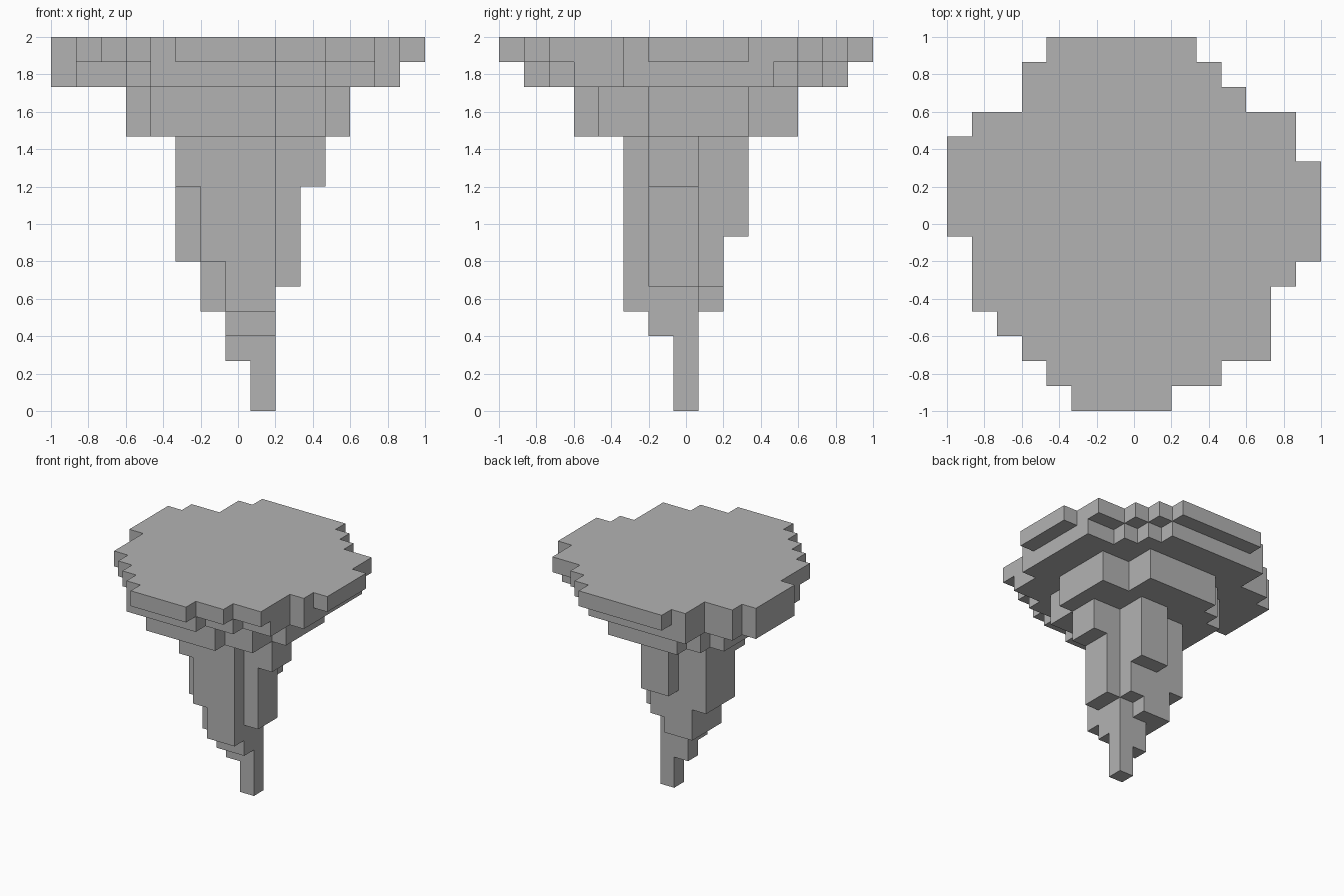
import bpy
import bmesh

UNIT = 2 / 15          # edge of one block
HALF = 7.5             # blocks from the edge to the middle

if "Cube" in bpy.data.objects:
    bpy.data.objects.remove(bpy.data.objects["Cube"], do_unlink=True)

grey = bpy.data.materials.new("stone_grey")
grey.use_nodes = True
grey.diffuse_color = (0.45, 0.45, 0.45, 1)
grey.node_tree.nodes["Principled BSDF"].inputs["Base Color"].default_value = grey.diffuse_color


def slab(name, bottom, top, spans, back):
    """Extrude a stepped outline; each span is (front row, left column, right column)."""
    right_side, left_side = [], []
    row_ends = [span[0] for span in spans[1:]] + [back]
    for (start, left, right), end in zip(spans, row_ends):
        right_side += [(right, start), (right, end)]
        left_side += [(left, start), (left, end)]
    outline = []
    for point in right_side + left_side[::-1]:
        if not outline or point != outline[-1]:
            outline.append(point)

    bm = bmesh.new()
    verts = [bm.verts.new(((x - HALF) * UNIT, (y - HALF) * UNIT, bottom * UNIT))
             for x, y in outline]
    base = bm.faces.new(verts)
    raised = bmesh.ops.extrude_face_region(bm, geom=[base], use_keep_orig=True)
    moved = [g for g in raised["geom"] if isinstance(g, bmesh.types.BMVert)]
    bmesh.ops.translate(bm, verts=moved, vec=(0, 0, (top - bottom) * UNIT))
    # merge straight runs so every side is one flat face
    bmesh.ops.dissolve_limit(bm, angle_limit=0.01, verts=bm.verts[:], edges=bm.edges[:])
    bmesh.ops.recalc_face_normals(bm, faces=bm.faces[:])
    mesh = bpy.data.meshes.new(name)
    bm.to_mesh(mesh)
    bm.free()
    mesh.materials.append(grey)
    part = bpy.data.objects.new(name, mesh)
    bpy.context.collection.objects.link(part)


# Broad island top and the ledges below it
slab("top_plate", 14, 15, [
    (0, 5, 9), (1, 4, 11), (2, 3, 13), (3, 2, 13), (4, 1, 13), (5, 1, 14),
    (6, 1, 15), (7, 0, 15), (10, 0, 14), (11, 1, 14), (12, 3, 12),
    (13, 3, 11), (14, 4, 10)], 15)
slab("upper_ledge", 13, 14, [
    (1, 4, 9), (2, 4, 11), (3, 3, 13), (5, 1, 14), (7, 0, 14),
    (11, 1, 12), (12, 3, 11), (13, 3, 10)], 14)
slab("lower_ledge", 11, 13, [
    (3, 4, 9), (4, 4, 11), (5, 3, 11), (6, 3, 12), (10, 4, 10), (11, 5, 10)], 12)

# Tapering stem
slab("stem_collar", 9, 11, [(5, 5, 9), (6, 5, 11), (8, 5, 9), (9, 7, 9)], 10)
slab("stem_upper", 7, 9, [(5, 6, 9), (6, 5, 10), (8, 5, 9), (9, 7, 9)], 10)
slab("stem_middle", 6, 7, [(5, 6, 9), (6, 5, 10), (8, 5, 9)], 9)
slab("stem_lower", 5, 6, [(5, 7, 9), (6, 6, 10), (8, 6, 9)], 9)
slab("stem_narrow", 4, 5, [(5, 7, 9), (6, 6, 9), (8, 6, 8)], 9)

# Hanging tip
slab("tip_block", 3, 4, [(6, 7, 9)], 8)
slab("tip_step", 2, 3, [(7, 7, 9)], 8)
slab("tip_end", 0, 2, [(7, 8, 9)], 8)
